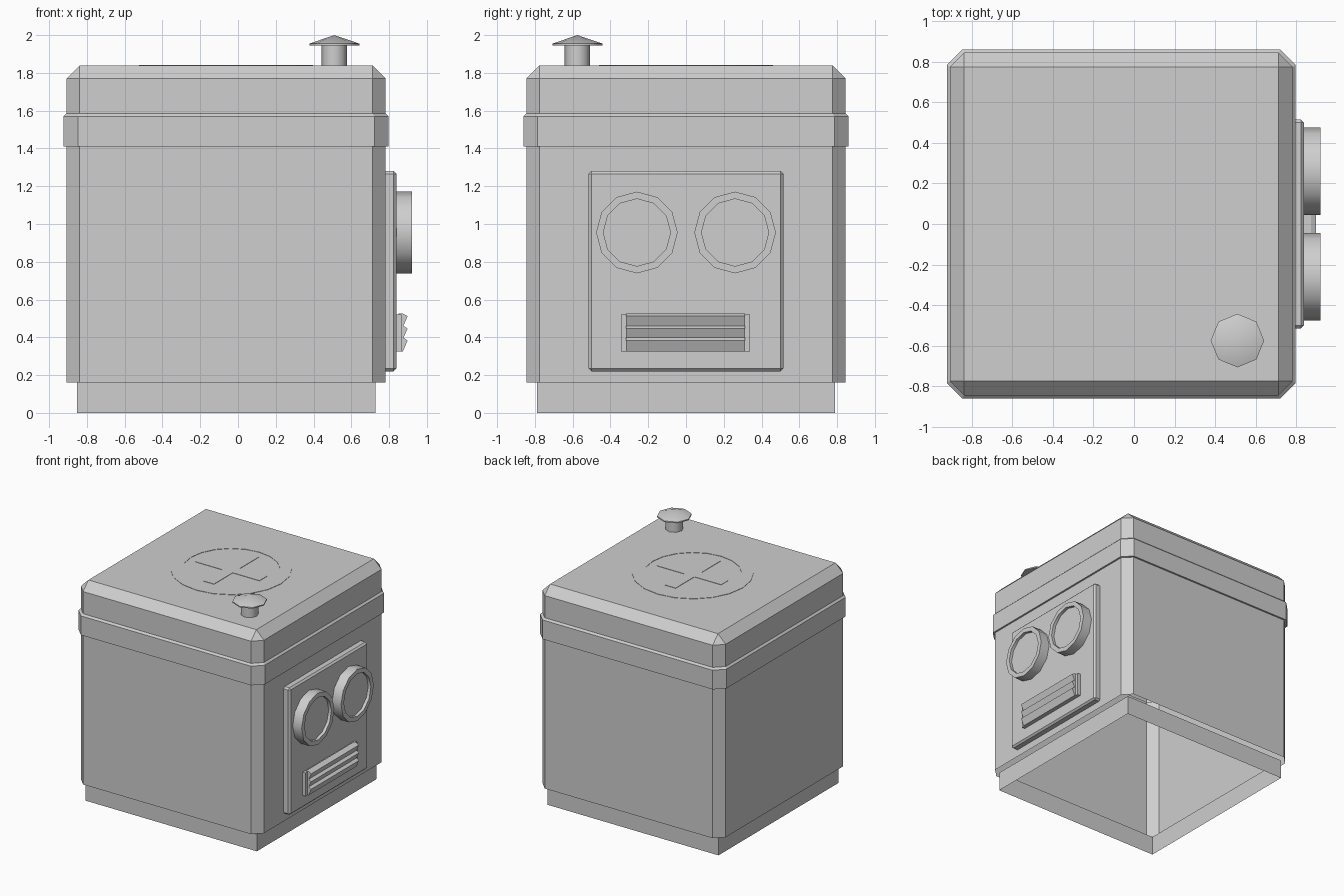
import bpy, bmesh, math
from mathutils import Matrix, Vector

if "Cube" in bpy.data.objects:
    bpy.data.objects.remove(bpy.data.objects["Cube"])

CX = -0.063  # centre of the box in x

grey = bpy.data.materials.new("light grey")
grey.diffuse_color = (0.62, 0.62, 0.62, 1)
grey.use_nodes = True
grey.node_tree.nodes["Principled BSDF"].inputs["Base Color"].default_value = grey.diffuse_color


def finish(bm, name, smooth=False):
    bmesh.ops.remove_doubles(bm, verts=bm.verts, dist=1e-5)
    bmesh.ops.recalc_face_normals(bm, faces=bm.faces)
    me = bpy.data.meshes.new(name)
    bm.to_mesh(me)
    bm.free()
    me.materials.append(grey)
    ob = bpy.data.objects.new(name, me)
    bpy.context.collection.objects.link(ob)
    if smooth:
        bpy.ops.object.select_all(action='DESELECT')
        ob.select_set(True)
        bpy.context.view_layer.objects.active = ob
        bpy.ops.object.shade_smooth_by_angle(angle=math.radians(50))
    return ob


def loft(name, rings, cap):
    """Join square outlines (z, half width, straight half width)."""
    bm = bmesh.new()
    loops = []
    for z, h, f in rings:
        pts = [(h, -f), (h, f), (f, h), (-f, h), (-h, f), (-h, -f), (-f, -h), (f, -h)]
        loops.append([bm.verts.new((CX + x, y, z)) for x, y in pts])
    for a, b in zip(loops, loops[1:]):
        for i in range(8):
            j = (i + 1) % 8
            bm.faces.new((a[i], a[j], b[j], b[i]))
    if cap:
        bm.faces.new(loops[-1])
    bmesh.ops.dissolve_degenerate(bm, dist=1e-5, edges=bm.edges)
    return finish(bm, name)


def lathe(name, profile, sides, loc, along_x=False, smooth=True):
    """Spin (radius, height) points around z, or around x."""
    bm = bmesh.new()
    vs = [bm.verts.new((r, 0, h)) for r, h in profile]
    es = [bm.edges.new(p) for p in zip(vs, vs[1:])]
    bmesh.ops.spin(bm, geom=vs + es, cent=(0, 0, 0), axis=(0, 0, 1),
                   angle=math.tau, steps=sides, use_merge=False)
    bmesh.ops.remove_doubles(bm, verts=bm.verts, dist=1e-5)
    m = Matrix.Translation(loc)
    if along_x:
        m = m @ Matrix.Rotation(math.pi / 2, 4, 'Y')
    bmesh.ops.transform(bm, matrix=m, verts=bm.verts)
    return finish(bm, name, smooth)


def prism(name, points, depth):
    """Extrude a closed outline by a vector."""
    bm = bmesh.new()
    f = bm.faces.new([bm.verts.new(p) for p in points])
    ext = bmesh.ops.extrude_face_region(bm, geom=[f], use_keep_orig=True)
    vs = [v for v in ext["geom"] if isinstance(v, bmesh.types.BMVert)]
    bmesh.ops.translate(bm, verts=vs, vec=Vector(depth))
    return finish(bm, name)


def box(name, lo, hi):
    return prism(name, [(lo[0], lo[1], lo[2]), (lo[0], hi[1], lo[2]),
                        (lo[0], hi[1], hi[2]), (lo[0], lo[1], hi[2])],
                 (hi[0] - lo[0], 0, 0))


# Open foot frame and hollow body with belt and bevelled lid
loft("foot_frame", [(0, 0.79, 0.79), (0.16, 0.79, 0.79)], False)
loft("body", [(0.16, 0.845, 0.775), (1.41, 0.845, 0.775),
              (1.41, 0.86, 0.785), (1.57, 0.86, 0.785),
              (1.585, 0.845, 0.775), (1.77, 0.845, 0.775),
              (1.84, 0.775, 0.775)], True)

# Flat ring and cross on the lid
lathe("lid_ring", [(0.37, 0), (0.37, 0.003), (0.46, 0.003), (0.46, 0)], 20,
      (CX, 0, 1.84), smooth=False)
a, b = 0.048, 0.295
quarter = [(b, -a), (b, a), (a, a)]
cross = []
for k in range(4):
    for x, y in quarter:
        for _ in range(k):
            x, y = -y, x
        cross.append((CX + x, y, 1.84))
prism("lid_cross", cross, (0, 0, 0.003))

# Button on the lid
lathe("button_stem", [(0.068, 0), (0.068, 0.11)], 8, (0.51, -0.575, 1.84))
lathe("button_cap", [(0, 0.105), (0.132, 0.105), (0.132, 0.115), (0, 0.16)], 8,
      (0.51, -0.575, 1.84))

# Face plate with bevelled edges
plate = box("face_plate", (0.76, -0.515, 0.22), (0.838, 0.515, 1.28))
bev = plate.modifiers.new("bevel", 'BEVEL')
bev.width = 0.014
bev.segments = 1

# Round eyes with recessed lenses
for side, name in ((-1, "left_eye"), (1, "right_eye")):
    lathe(name, [(0.216, 0), (0.216, 0.085), (0.178, 0.085), (0.178, 0.06), (0, 0.06)],
          12, (0.835, side * 0.26, 0.955), along_x=True)

# Mouth back plate and louvred slats
box("mouth_plate", (0.83, -0.345, 0.325), (0.865, 0.338, 0.52))
slats = [(0.85, 0.325), (0.873, 0.325), (0.898, 0.383), (0.876, 0.398),
         (0.898, 0.446), (0.876, 0.461), (0.898, 0.512), (0.873, 0.525), (0.85, 0.525)]
prism("mouth_slats", [(x, -0.318, z) for x, z in slats], (0, 0.63, 0))
